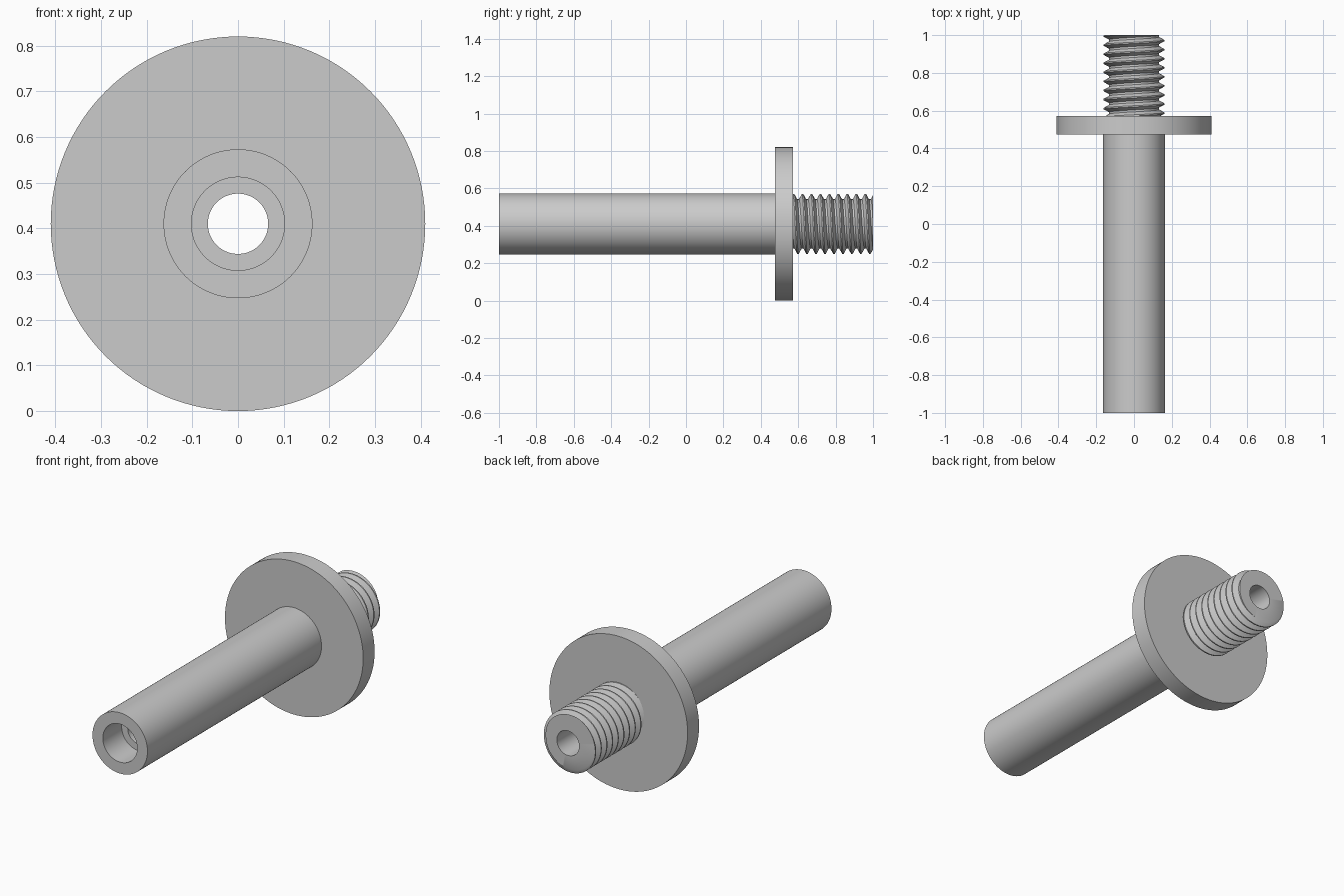
import bpy
import bmesh
from math import cos, sin, tau, pi

cube = bpy.data.objects.get("Cube")
if cube:
    bpy.data.objects.remove(cube, do_unlink=True)

SEGMENTS = 128
AXIS_Z = 0.41
FRONT, BACK = -1.0, 1.0
FLANGE_FRONT, FLANGE_BACK = 0.475, 0.572
BORE, COUNTERBORE, SHAFT, FLANGE = 0.066, 0.102, 0.163, 0.41
CREST, ROOT, PITCH = 0.161, 0.132, 0.048
CREST_AT_TOP = 0.623

steel = bpy.data.materials.new("grey_steel")
steel.use_nodes = True
grey = (0.6, 0.6, 0.6, 1)
steel.diffuse_color = grey
steel.node_tree.nodes["Principled BSDF"].inputs["Base Color"].default_value = grey


def lathe(name, column, angle):
    """Skin a ring of (radius, y) columns around the long axis."""
    bm = bmesh.new()
    rings = []
    for i in range(SEGMENTS):
        a = tau * i / SEGMENTS
        rings.append([bm.verts.new((r * cos(a), y, AXIS_Z + r * sin(a)))
                      for r, y in column(a)])
    for i, ring in enumerate(rings):
        after = rings[(i + 1) % SEGMENTS]
        for j in range(len(ring) - 1):
            bm.faces.new((ring[j], ring[j + 1], after[j + 1], after[j]))
    bmesh.ops.remove_doubles(bm, verts=bm.verts, dist=1e-5)
    bmesh.ops.recalc_face_normals(bm, faces=bm.faces)
    mesh = bpy.data.meshes.new(name)
    bm.to_mesh(mesh)
    bm.free()
    mesh.materials.append(steel)
    obj = bpy.data.objects.new(name, mesh)
    bpy.context.collection.objects.link(obj)
    bpy.ops.object.select_all(action="DESELECT")
    obj.select_set(True)
    bpy.context.view_layer.objects.active = obj
    bpy.ops.object.shade_smooth_by_angle(angle=angle)
    return obj


# Shaft, flange and stepped bore
def body_column(a):
    step = FRONT + 0.16
    return [(BORE, BACK), (BORE, step), (COUNTERBORE, step),
            (COUNTERBORE, FRONT), (SHAFT, FRONT), (SHAFT, FLANGE_FRONT),
            (FLANGE, FLANGE_FRONT), (FLANGE, FLANGE_BACK), (ROOT - 0.01, FLANGE_BACK)]


# Right-handed screw thread with its end face
def thread_radius(turn):
    distance = abs((turn + 0.5) % 1 - 0.5)
    slope = min(max((distance - 0.07) / 0.32, 0), 1)
    return CREST + (ROOT - CREST) * slope


def thread_column(a):
    crest = CREST_AT_TOP - PITCH * (a - pi / 2) / tau
    points = []
    for n in range(-3, 11):
        for offset in (-0.39, -0.07, 0.07, 0.39):
            y = crest + (n + offset) * PITCH
            y = min(max(y, FLANGE_BACK), BACK)
            points.append((thread_radius((y - crest) / PITCH), y))
    return points


def wrapped_thread_column(a):
    # Shift the list by one turn's worth of points as the helix closes
    return thread_column(a) + [(BORE, BACK)]


body = lathe("flanged_shaft", body_column, pi / 6)


# The helix meets itself one pitch along, so its seam is skinned separately
def build_thread():
    bm = bmesh.new()
    rings = []
    for i in range(SEGMENTS + 1):
        a = tau * i / SEGMENTS
        rings.append([bm.verts.new((r * cos(a), y, AXIS_Z + r * sin(a)))
                      for r, y in wrapped_thread_column(a)])
    for ring, after in zip(rings, rings[1:]):
        for j in range(len(ring) - 1):
            bm.faces.new((ring[j], ring[j + 1], after[j + 1], after[j]))
    bmesh.ops.remove_doubles(bm, verts=bm.verts, dist=1e-5)
    bmesh.ops.recalc_face_normals(bm, faces=bm.faces)
    mesh = bpy.data.meshes.new("screw_thread")
    bm.to_mesh(mesh)
    bm.free()
    mesh.materials.append(steel)
    obj = bpy.data.objects.new("screw_thread", mesh)
    bpy.context.collection.objects.link(obj)
    bpy.ops.object.select_all(action="DESELECT")
    obj.select_set(True)
    bpy.context.view_layer.objects.active = obj
    bpy.ops.object.shade_smooth_by_angle(angle=pi / 6)


build_thread()
